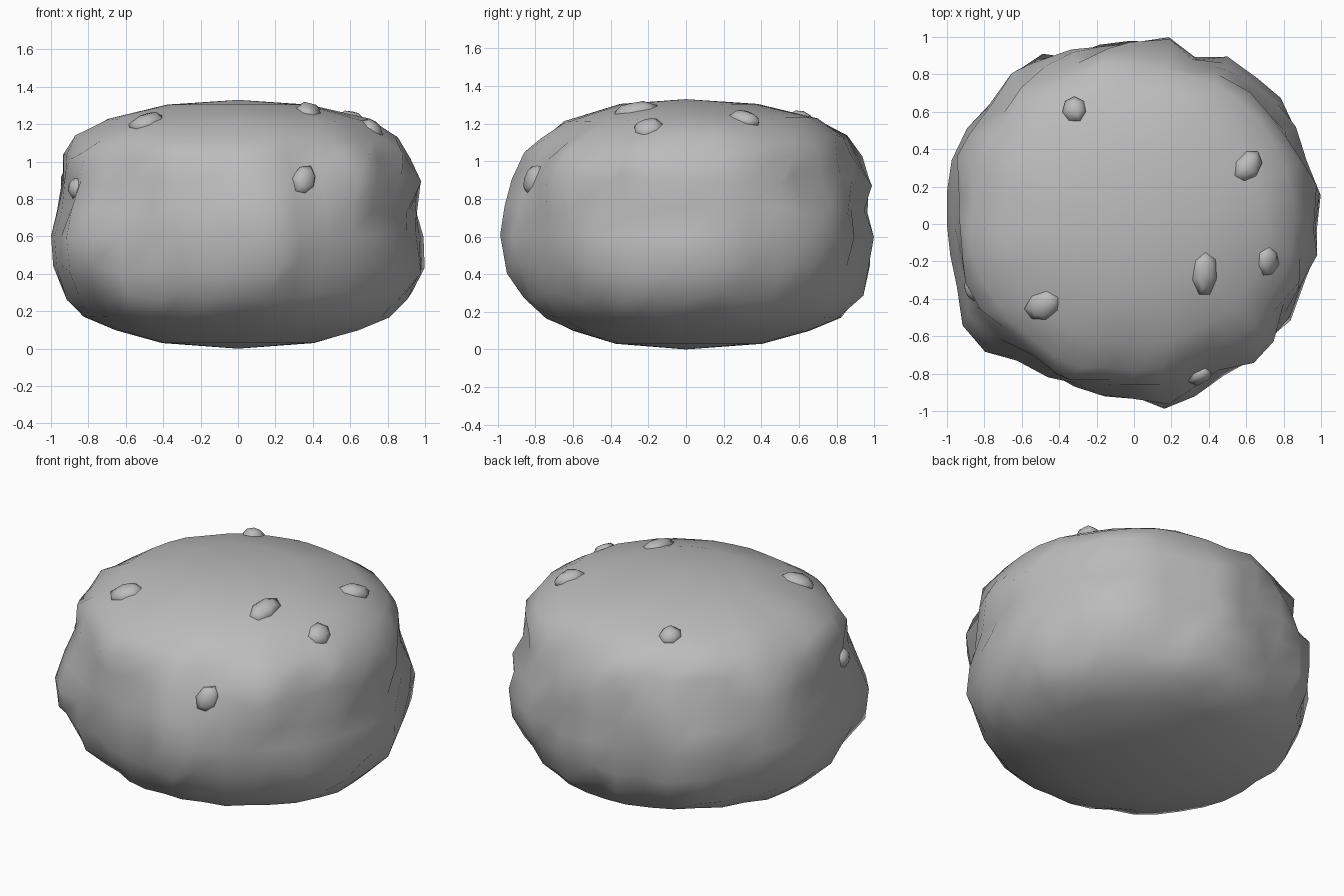
import bpy, bmesh, random
from math import sin, cos, radians
from mathutils import Vector, Matrix, noise
from mathutils.bvhtree import BVHTree

random.seed(7)
cube = bpy.data.objects.get("Cube")
if cube:
    bpy.data.objects.remove(cube, do_unlink=True)

stone = bpy.data.materials.new("stone grey")
stone.use_nodes = True
grey = (0.5, 0.5, 0.5, 1)
stone.diffuse_color = grey
stone.node_tree.nodes["Principled BSDF"].inputs["Base Color"].default_value = grey


def finish(bm, name):
    bmesh.ops.recalc_face_normals(bm, faces=bm.faces)
    mesh = bpy.data.meshes.new(name)
    bm.to_mesh(mesh)
    bm.free()
    mesh.materials.append(stone)
    mesh.shade_smooth()
    ob = bpy.data.objects.new(name, mesh)
    bpy.context.collection.objects.link(ob)


# Boulder: a rounded body whose middle rings swell out to an uneven bulge
bulge = [.97, 1.01, .98, 1, 1.03, 1.02, 1.02, .95, 1.01,
         .97, .96, .96, 1.02, 1.03, 1, 1.04, 1.03, 1.02,
         1, 1, 1.01, 1.06, 1.04, .95, .92, .92, .93,
         .92, 1, .98, .95, .95, .96, .97, .96, .97]
# scale, height, share of bulge, roughness of each ring
rings = [(.43, .03, 0, 0), (.69, .1, 0, .1), (.87, .17, 0, .3),
         (.97, .28, .2, .7), (1, .43, .75, .9), (1, .6, 1, .3),
         (1, .74, .7, .9), (1, .9, .3, 1), (.97, 1.03, .1, .9),
         (.91, 1.13, 0, .5), (.74, 1.23, 0, .15), (.4, 1.305, 0, 0)]
bm = bmesh.new()
count = len(bulge)
loops = []
for scale, z, share, rough in rings:
    loop = []
    for i, swell in enumerate(bulge):
        a = radians(360 / count * (i + random.uniform(-.25, .25) * rough))
        # the front falls back above and below its bulge
        body = .945 - .075 * max(0, -sin(a)) ** 2
        radius = scale * (body + (swell - body) * share)
        chip = noise.noise(Vector((cos(a), sin(a), z)) * 5)
        radius += (chip * .08 + random.uniform(-.012, .012)) * rough
        # the front shoulder sits a little lower
        drop = .02 * max(0, -sin(a)) if 1.1 < z < 1.25 else 0
        height = z - drop + random.uniform(-.03, .03) * rough
        loop.append(bm.verts.new((radius * cos(a), radius * sin(a), height)))
    loops.append(loop)
for low, high in zip(loops, loops[1:]):
    for i in range(count):
        j = (i + 1) % count
        bm.faces.new((low[i], low[j], high[j], high[i]))
for loop, z in ((loops[0], 0), (loops[-1], 1.33)):
    tip = bm.verts.new((0, 0, z))
    for i in range(count):
        bm.faces.new((loop[i], loop[(i + 1) % count], tip))
bmesh.ops.recalc_face_normals(bm, faces=bm.faces)
surface = BVHTree.FromBMesh(bm)
finish(bm, "boulder")

# Pebbles, half sunk in the surface: place, half width, half length, turn
pebbles = [
    ((-.32, .62, 1.25), .07, .075, 0),
    ((.61, .31, 1.23), .07, .095, -35),
    ((.38, -.27, 1.28), .07, .125, 0),
    ((.71, -.2, 1.17), .075, .085, 0),
    ((-.49, -.44, 1.225), .08, .105, -60),
    ((.36, -.82, .9), .07, .085, 0),
    ((-.87, -.35, .86), .065, .07, 0),
]
for n, (place, wide, long, turn) in enumerate(pebbles, 1):
    spot, out, _, _ = surface.find_nearest(place)
    bm = bmesh.new()
    bmesh.ops.create_uvsphere(bm, u_segments=7, v_segments=5, radius=1)
    for v in bm.verts:
        v.co *= random.uniform(.92, 1.1)
        v.co = Vector((v.co.x * wide, v.co.y * long, v.co.z * .05))
    tilt = Vector((0, 0, 1)).rotation_difference(out).to_matrix().to_4x4()
    spin = Matrix.Rotation(radians(turn), 4, 'Z')
    bm.transform(Matrix.Translation(spot - out * .015) @ tilt @ spin)
    finish(bm, f"pebble_{n}")
